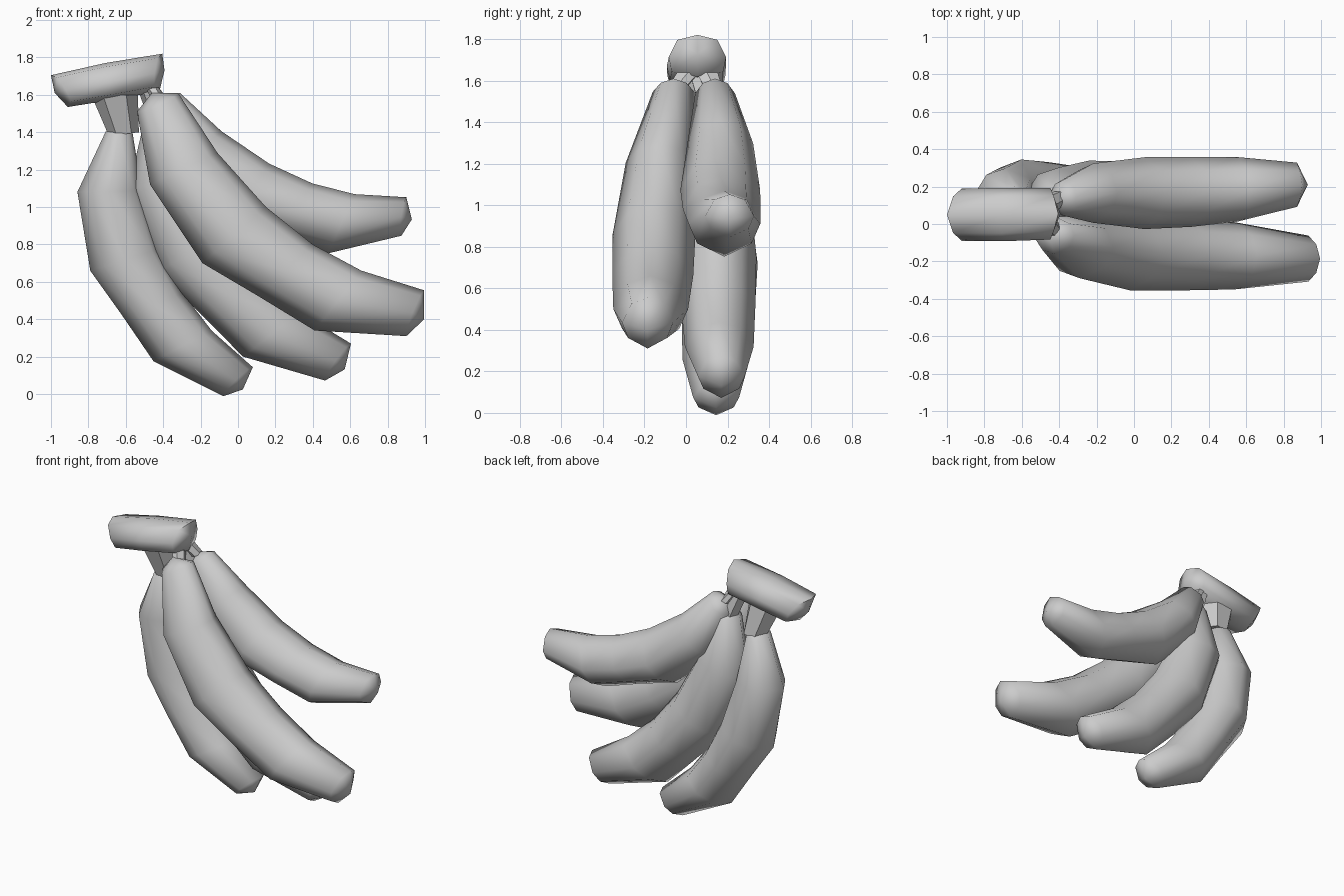
import bpy, bmesh
from math import cos, sin, radians
from mathutils import Vector

if "Cube" in bpy.data.objects:
    bpy.data.objects.remove(bpy.data.objects["Cube"])

# half cross-sections: (0 outer .. 1 inner, share of half width)
BANANA_SECTION = [(1, 0), (0.88, 0.62), (0.5, 1), (0.2, 0.76), (0, 0)]
CROWN_SECTION = [(1, 0), (0.9, 0.7), (0.5, 1), (0.14, 0.9), (0, 0)]
NECK_SECTION = [(1, 0), (0.75, 0.87), (0.25, 0.87), (0, 0)]


def loft(name, stations, caps, section, angle=85, dome=0.0):
    """Skin rings; each station is (outer xz, inner xz, centre y, half width y)."""
    loop = section + [(t, -w) for t, w in section[-2:0:-1]]
    n = len(loop)
    mids = [Vector(((o[0] + i[0]) / 2, 0, (o[1] + i[1]) / 2)) for o, i, _, _ in stations]
    bm = bmesh.new()
    rings = [[bm.verts.new((o[0] + (i[0] - o[0]) * t, yc + h * w, o[1] + (i[1] - o[1]) * t))
              for t, w in loop] for o, i, yc, h in stations]
    for a, b in zip(rings, rings[1:]):
        for k in range(n):
            m = (k + 1) % n
            bm.faces.new((a[k], a[m], b[m], b[k]))
    # domed ends: pull the ring's sides back, then close on a tip
    for j, nb in ((0, 1), (-1, -2)):
        back = (mids[nb] - mids[j]).normalized() * dome
        for v, (t, w) in zip(rings[j], loop):
            v.co += back * abs(w)
        tip = bm.verts.new((caps[j][0], stations[j][2], caps[j][1]))
        for k in range(n):
            bm.faces.new((rings[j][k], rings[j][(k + 1) % n], tip))
    bmesh.ops.recalc_face_normals(bm, faces=bm.faces)
    me = bpy.data.meshes.new(name)
    bm.to_mesh(me)
    bm.free()
    ob = bpy.data.objects.new(name, me)
    bpy.context.collection.objects.link(ob)
    bpy.context.view_layer.objects.active = ob
    ob.select_set(True)
    bpy.ops.object.shade_smooth_by_angle(angle=radians(angle))
    ob.select_set(False)
    return ob


# master banana outline in the xz plane: outer curve, inner curve, half width
PIVOT = (-0.32, 1.61)
OUTER = [(-0.54, 1.51), (-0.47, 1.12), (-0.19, 0.70), (0.11, 0.523), (0.41, 0.34), (0.90, 0.31)]
INNER = [(-0.32, 1.61), (-0.11, 1.29), (0.15, 1.00), (0.40, 0.80), (0.66, 0.66), (0.995, 0.555)]
HALF = [0.1, 0.165, 0.2, 0.195, 0.18, 0.123]
CAPS = [(-0.46, 1.61), (0.995, 0.40)]


def mix(a, b, f):
    return a[0] + (b[0] - a[0]) * f, a[1] + (b[1] - a[1]) * f


def banana(name, anchor, angle, scale, width, ys, top=1.0, thick=1.0):
    c, s = cos(radians(angle)) * scale, sin(radians(angle)) * scale

    def place(p):
        x, z = p[0] - PIVOT[0], p[1] - PIVOT[1]
        return anchor[0] + x * c - z * s, anchor[1] + x * s + z * c

    grow = [top, thick, thick, thick, thick, 1]
    st = [(place(mix(i, o, g)), place(i), y, h * width)
          for o, i, h, y, g in zip(OUTER, INNER, HALF, ys, grow)]
    caps = [place(mix(PIVOT, CAPS[0], top * top)), place(CAPS[1])]
    loft(name, st, caps, BANANA_SECTION, dome=0.015)


# the four bananas
banana("banana_front", PIVOT, 0, 1.0, 1.0, [-0.06, -0.125, -0.155, -0.16, -0.17, -0.185])
banana("banana_upper_back", (-0.31, 1.61), 14, 0.79, 0.96,
       [0.14, 0.165, 0.165, 0.172, 0.185, 0.21], 1.0, 1.08)
banana("banana_lower_back", (-0.335, 1.50), -13.9, 0.918, 0.92,
       [0.12, 0.15, 0.155, 0.155, 0.16, 0.17], 0.75, 1.03)
banana("banana_left", (-0.565, 1.405), -24.2, 0.84, 0.9,
       [0.11, 0.15, 0.165, 0.155, 0.145, 0.145], 0.7, 1.03)

# cut stalk on top of the bunch
loft("crown", [((-0.91, 1.535), (-1.0, 1.705), 0.05, 0.14),
               ((-0.68, 1.572), (-0.71, 1.77), 0.05, 0.142),
               ((-0.42, 1.62), (-0.405, 1.82), 0.055, 0.138)],
     [(-0.98, 1.61), (-0.393, 1.73)], CROWN_SECTION, dome=0.035)


# short necks joining bananas to the crown
def neck(name, top, bottom, wt, wb, yt, yb, h):
    st = [((top[0] - wt, top[1]), (top[0] + wt, top[1]), yt, h * 1.2),
          ((bottom[0] - wb, bottom[1] - 0.01), (bottom[0] + wb, bottom[1] + 0.01), yb, h)]
    loft(name, st, [top, bottom], NECK_SECTION, 30)


neck("neck_left", (-0.66, 1.60), (-0.61, 1.39), 0.125, 0.08, 0.06, 0.11, 0.08)
neck("neck_lower_back", (-0.49, 1.64), (-0.42, 1.46), 0.05, 0.05, 0.08, 0.12, 0.06)
neck("neck_front", (-0.46, 1.64), (-0.42, 1.57), 0.035, 0.035, 0.01, -0.04, 0.05)
neck("neck_upper_back", (-0.46, 1.64), (-0.41, 1.57), 0.035, 0.035, 0.10, 0.13, 0.05)
